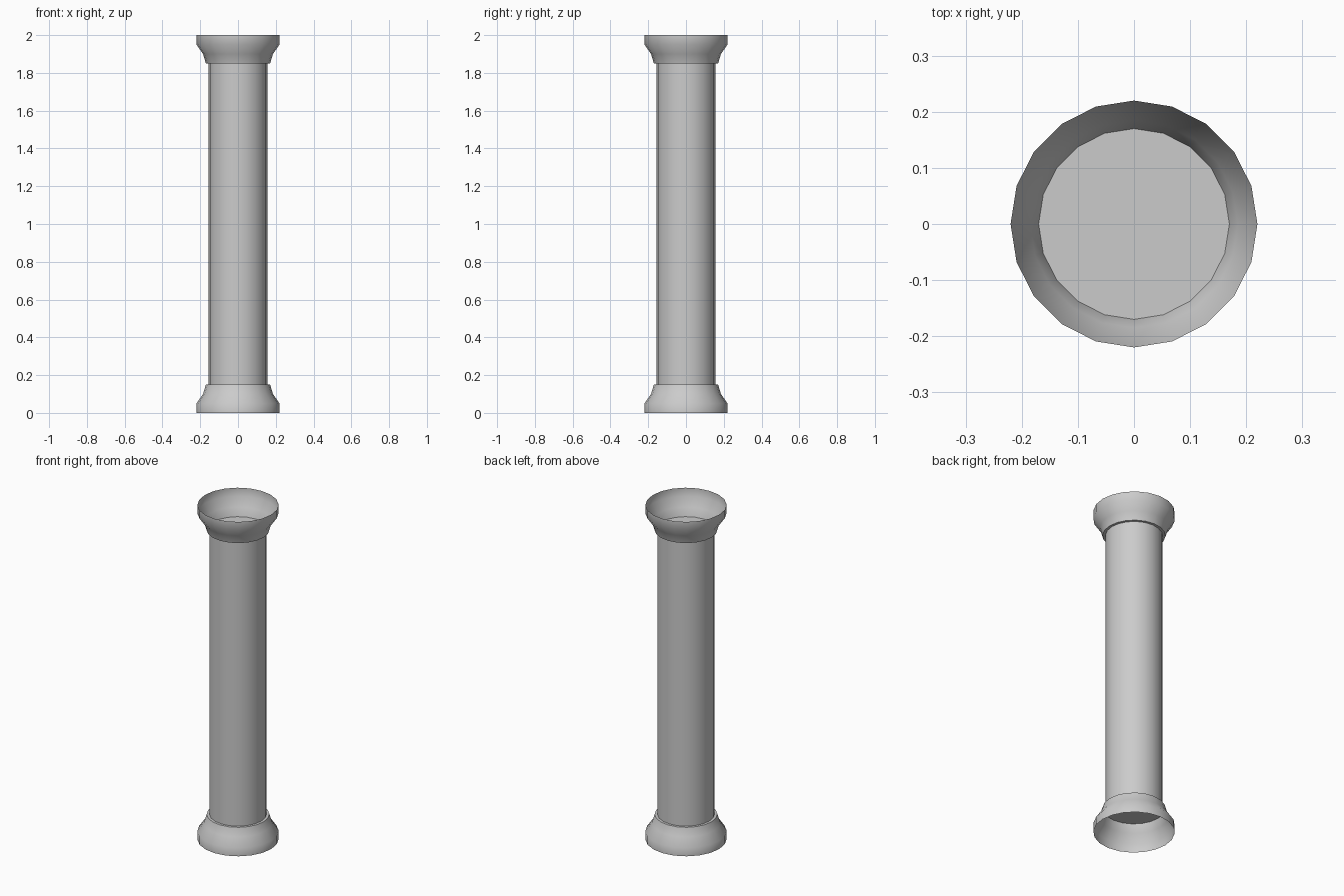
import bpy, bmesh
from math import cos, sin, pi, radians

if "Cube" in bpy.data.objects:
    bpy.data.objects.remove(bpy.data.objects["Cube"])

SIDES = 20


def lathe(name, profile, cap_end=False):
    """Revolve (radius, z) points, optionally closing the last ring."""
    bm = bmesh.new()
    rings = [[bm.verts.new((r * cos(2 * pi * i / SIDES), r * sin(2 * pi * i / SIDES), z))
              for i in range(SIDES)] for r, z in profile]
    for a, b in zip(rings, rings[1:]):
        for i in range(SIDES):
            j = (i + 1) % SIDES
            bm.faces.new((a[i], a[j], b[j], b[i]))
    if cap_end:
        bm.faces.new(rings[-1])
    bmesh.ops.recalc_face_normals(bm, faces=bm.faces)
    mesh = bpy.data.meshes.new(name)
    bm.to_mesh(mesh)
    bm.free()
    obj = bpy.data.objects.new(name, mesh)
    bpy.context.collection.objects.link(obj)
    bpy.ops.object.select_all(action='DESELECT')
    obj.select_set(True)
    bpy.context.view_layer.objects.active = obj
    bpy.ops.object.shade_smooth_by_angle(angle=radians(45))
    return obj


# Flared collar: open at the wide rim, closed where it meets the shaft
collar = [(0.22, 0.0), (0.22, 0.05), (0.185, 0.10), (0.17, 0.15)]
lathe("base", collar, cap_end=True)
lathe("capital", [(r, 2 - z) for r, z in collar], cap_end=True)

# Straight shaft between the two collar discs
lathe("shaft", [(0.155, 0.15), (0.155, 1.85)])
